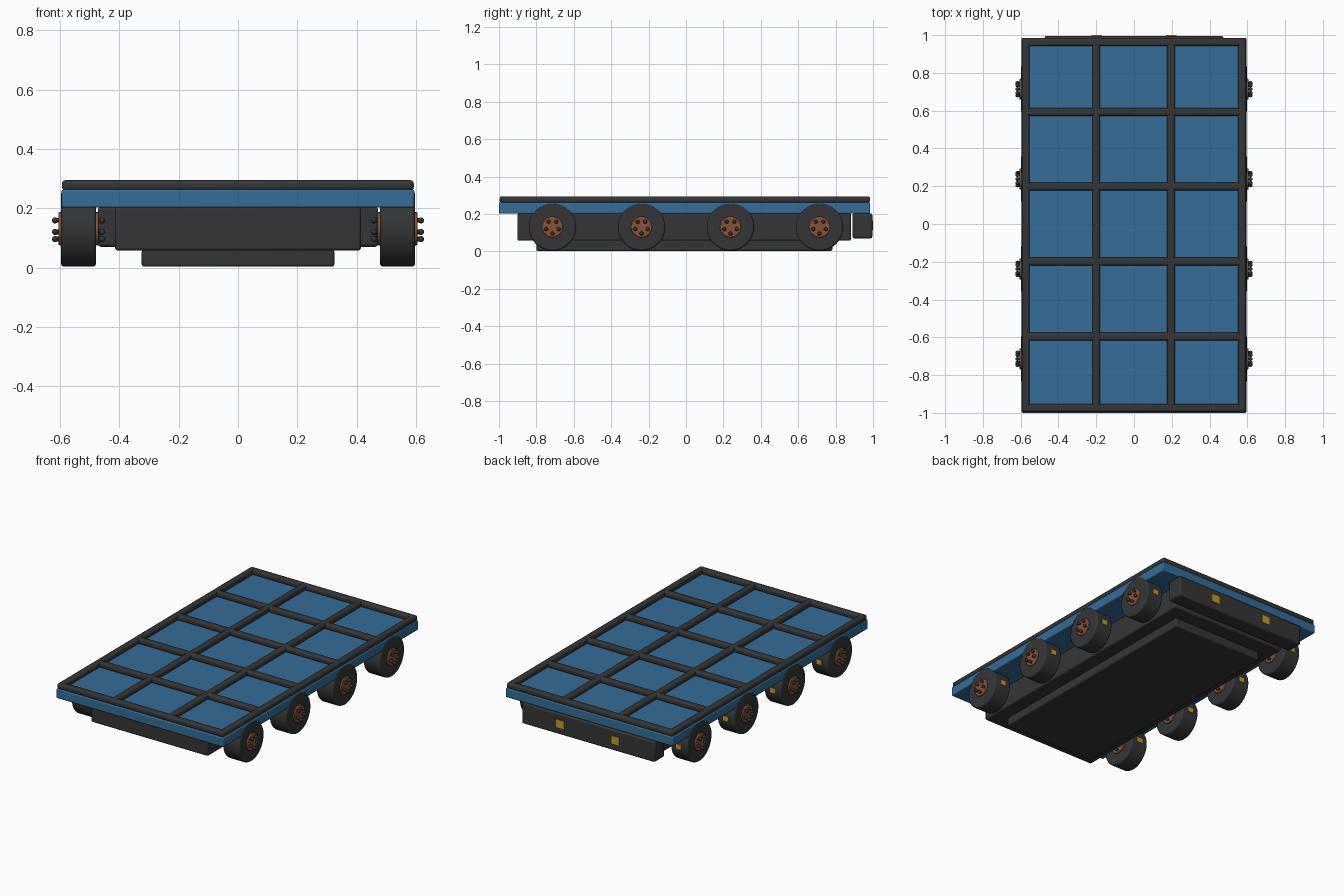
import bpy
from math import cos, sin, pi, radians

if "Cube" in bpy.data.objects:
    bpy.data.objects.remove(bpy.data.objects["Cube"])


def material(name, rgb):
    m = bpy.data.materials.new(name)
    m.diffuse_color = (*rgb, 1)
    m.use_nodes = True
    m.node_tree.nodes["Principled BSDF"].inputs["Base Color"].default_value = m.diffuse_color
    return m


DARK = material("dark_grey", (0.035, 0.036, 0.038))
BLUE = material("blue", (0.035, 0.15, 0.31))
COPPER = material("copper", (0.24, 0.085, 0.04))
YELLOW = material("yellow", (0.55, 0.33, 0.02))


def finish(o, name, mat, bevel, segments):
    o.name = name
    o.data.materials.append(mat)
    bpy.ops.object.transform_apply(location=False, rotation=True, scale=True)
    if bevel:
        b = o.modifiers.new("bevel", 'BEVEL')
        b.width = bevel
        b.segments = segments
        b.limit_method = 'ANGLE'
        b.angle_limit = radians(40)
    bpy.ops.object.shade_smooth_by_angle(angle=radians(35))
    return o


def box(name, x, y, z, mat, bevel=0.008, segments=2):
    """Box from (min, max) pairs on each axis."""
    c = [(a + b) / 2 for a, b in (x, y, z)]
    bpy.ops.mesh.primitive_cube_add(size=1, location=c)
    o = bpy.context.object
    o.scale = [b - a for a, b in (x, y, z)]
    return finish(o, name, mat, bevel, segments)


def disc(name, loc, radius, width, mat, sides=32, bevel=0.0, segments=2):
    """Cylinder lying along the x axis."""
    bpy.ops.mesh.primitive_cylinder_add(vertices=sides, radius=radius, depth=width,
                                        location=loc, rotation=(0, pi / 2, 0))
    return finish(bpy.context.object, name, mat, bevel, segments)


# Deck and chassis
box("deck", (-0.595, 0.595), (-1.0, 0.985), (0.202, 0.263), BLUE, 0.006)
box("chassis", (-0.415, 0.415), (-0.9, 0.882), (0.058, 0.206), DARK)
box("belly_pan", (-0.325, 0.325), (-0.8, 0.782), (0.003, 0.062), DARK)

# Rear bumper with two reflectors
box("rear_bumper", (-0.473, 0.473), (0.89, 0.996), (0.07, 0.204), DARK, 0.01)
for x in (-0.197, 0.197):
    box("rear_reflector", (x - 0.028, x + 0.028), (0.985, 1.0), (0.115, 0.165), YELLOW, 0)

# Raised grid of rails on the deck
W, Z0, Z1 = 0.021, 0.26, 0.295
for x in (-0.573, -0.2, 0.197, 0.572):
    box("long_rail", (x - W, x + W), (-0.996, 0.98), (Z0, Z1), DARK, 0.012, 3)
for i in range(6):
    y = -0.975 + i * 0.3875 + 0.0
    y = (-0.974, -0.596, -0.199, 0.199, 0.594, 0.963)[i]
    box("cross_rail", (-0.592, 0.592), (y - W, y + W), (Z0, Z1), DARK, 0.012, 3)

# Wheels: tyre, hub through both faces, five bolts per face, rear marker
ZC = 0.131
for s in (-1, 1):
    for i in range(4):
        y = -0.714 + i * 0.476
        xc = s * 0.538
        disc("tyre", (xc, y, ZC), 0.127, 0.118, DARK, 32, 0.008)
        disc("hub", (xc, y, ZC), 0.056, 0.136, COPPER, 24, 0.004)
        for face in (-1, 1):
            for k in range(5):
                a = -pi / 2 + k * 2 * pi / 5
                bpy.ops.mesh.primitive_uv_sphere_add(
                    segments=12, ring_count=8, radius=0.0105,
                    location=(xc + face * 0.079, y + 0.035 * cos(a), ZC + 0.035 * sin(a)))
                finish(bpy.context.object, "bolt", DARK, 0, 1)
                disc("bolt_shank", (xc + face * 0.071, y + 0.035 * cos(a), ZC + 0.035 * sin(a)),
                     0.008, 0.014, DARK, 8)
        box("wheel_marker", (xc - 0.018, xc + 0.018), (y + 0.11, y + 0.129),
            (ZC - 0.015, ZC + 0.015), YELLOW, 0)
